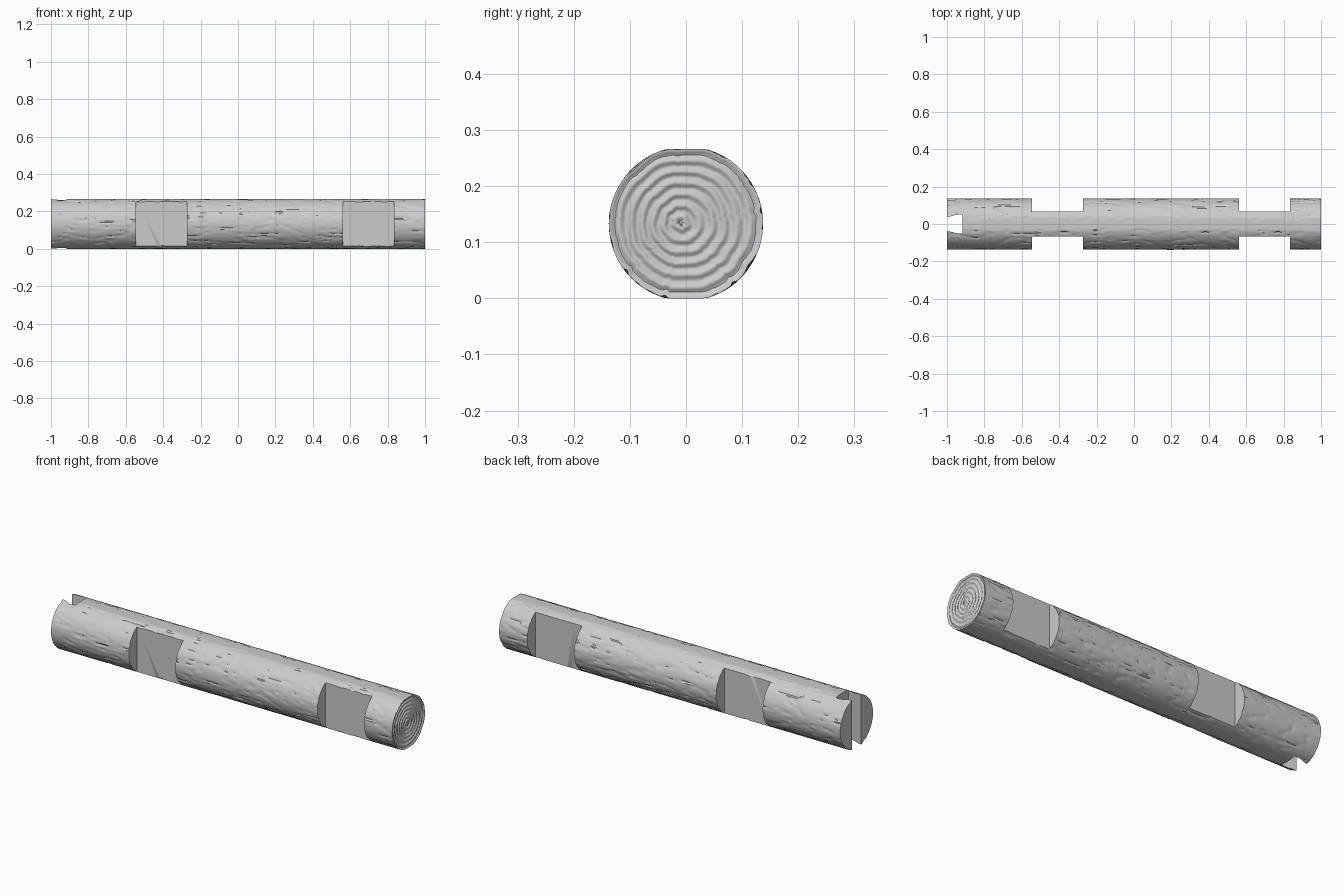
import bpy, bmesh
from math import sin, cos, pi, radians
from mathutils import Vector, noise

if "Cube" in bpy.data.objects:
    bpy.data.objects.remove(bpy.data.objects["Cube"], do_unlink=True)

RADIUS = 0.138
HALF_HEIGHT = 0.133      # flats shave the top and bottom
SIDES, STATIONS, CAP_LOOPS = 112, 160, 60

wood = bpy.data.materials.new("grey wood")
wood.use_nodes = True
GREY = (0.6, 0.6, 0.6, 1)
wood.diffuse_color = GREY
wood.node_tree.nodes["Principled BSDF"].inputs["Base Color"].default_value = GREY


def make_object(name, bm):
    bmesh.ops.recalc_face_normals(bm, faces=bm.faces)
    mesh = bpy.data.meshes.new(name)
    bm.to_mesh(mesh)
    bm.free()
    obj = bpy.data.objects.new(name, mesh)
    mesh.materials.append(wood)
    bpy.context.collection.objects.link(obj)
    return obj


def prism(name, outline, z0=-0.2, z1=0.5):
    """Extrude an x-y outline vertically."""
    bm = bmesh.new()
    face = bm.faces.new([bm.verts.new((x, y, z0)) for x, y in outline])
    top = bmesh.ops.extrude_face_region(bm, geom=[face])["geom"]
    moved = [v for v in top if isinstance(v, bmesh.types.BMVert)]
    bmesh.ops.translate(bm, verts=moved, vec=(0, 0, z1 - z0))
    return make_object(name, bm)


def bark_point(x, angle):
    """Round log with long shallow cracks, flattened above and below."""
    p = Vector((x * 3.5, cos(angle) * 3.2, sin(angle) * 3.2))
    warp = noise.noise(p * 0.6)
    crack = abs(noise.noise(p * 1.7 + Vector((0, warp, warp))))
    r = RADIUS - 0.005 * max(0, 1 - crack * 6) ** 2 - 0.0008 * (1 + warp)
    z = max(-HALF_HEIGHT, min(HALF_HEIGHT, r * sin(angle)))
    return Vector((x, r * cos(angle), z + HALF_HEIGHT))


def bridge(bm, a, b):
    for i in range(SIDES):
        j = (i + 1) % SIDES
        bm.faces.new((a[i], a[j], b[j], b[i]))


# Log body with a plain end and a growth-ring end
bm = bmesh.new()
angles = [2 * pi * i / SIDES for i in range(SIDES)]
loops = [[bm.verts.new(bark_point(-1 + 2 * s / STATIONS, a)) for a in angles]
         for s in range(STATIONS + 1)]
for a, b in zip(loops, loops[1:]):
    bridge(bm, a, b)
bm.faces.new(loops[0])

# Growth rings, slightly off centre and wavy
rim = [v.co.copy() for v in loops[-1]]
centre = Vector((1, -0.01, HALF_HEIGHT + 0.002))
previous = loops[-1]
for k in range(1, CAP_LOOPS):
    t = 1 - k / CAP_LOOPS
    ring = []
    for a, edge in zip(angles, rim):
        co = centre.lerp(edge, t)
        wobble = 0.12 * noise.noise(Vector((cos(a) * 2, sin(a) * 2, t * 4)))
        groove = 0.5 + 0.5 * cos(2 * pi * (t * 6.5 + wobble))
        co.x = 1 - 0.005 * groove * min(1, (1 - t) * 12)
        ring.append(bm.verts.new(co))
    bridge(bm, previous, ring)
    previous = ring
bm.faces.new(previous)
log = make_object("notched_log", bm)

# Square notches on both sides, near each end
cutters = []
for x0, x1 in ((-0.545, -0.272), (0.561, 0.835)):
    for side in (-1, 1):
        y0, y1 = 0.068 * side, 0.3 * side
        cutters.append(prism("notch_cutter", [(x0, y0), (x1, y0), (x1, y1), (x0, y1)]))

# Snap slot in the plain end, pinched at the mouth
half = [(-1.1, 0.037), (-1, 0.038), (-0.98, 0.041), (-0.955, 0.048),
        (-0.935, 0.051), (-0.916, 0.051)]
cutters.append(prism("slot_cutter", half + [(x, -y) for x, y in reversed(half)]))

bpy.context.view_layer.objects.active = log
for cutter in cutters:
    mod = log.modifiers.new("cut", "BOOLEAN")
    mod.operation, mod.solver, mod.object = "DIFFERENCE", "EXACT", cutter
    bpy.ops.object.modifier_apply(modifier=mod.name)
    bpy.data.objects.remove(cutter, do_unlink=True)

for obj in bpy.context.selected_objects:
    obj.select_set(False)
log.select_set(True)
bpy.ops.object.shade_smooth_by_angle(angle=radians(35))
